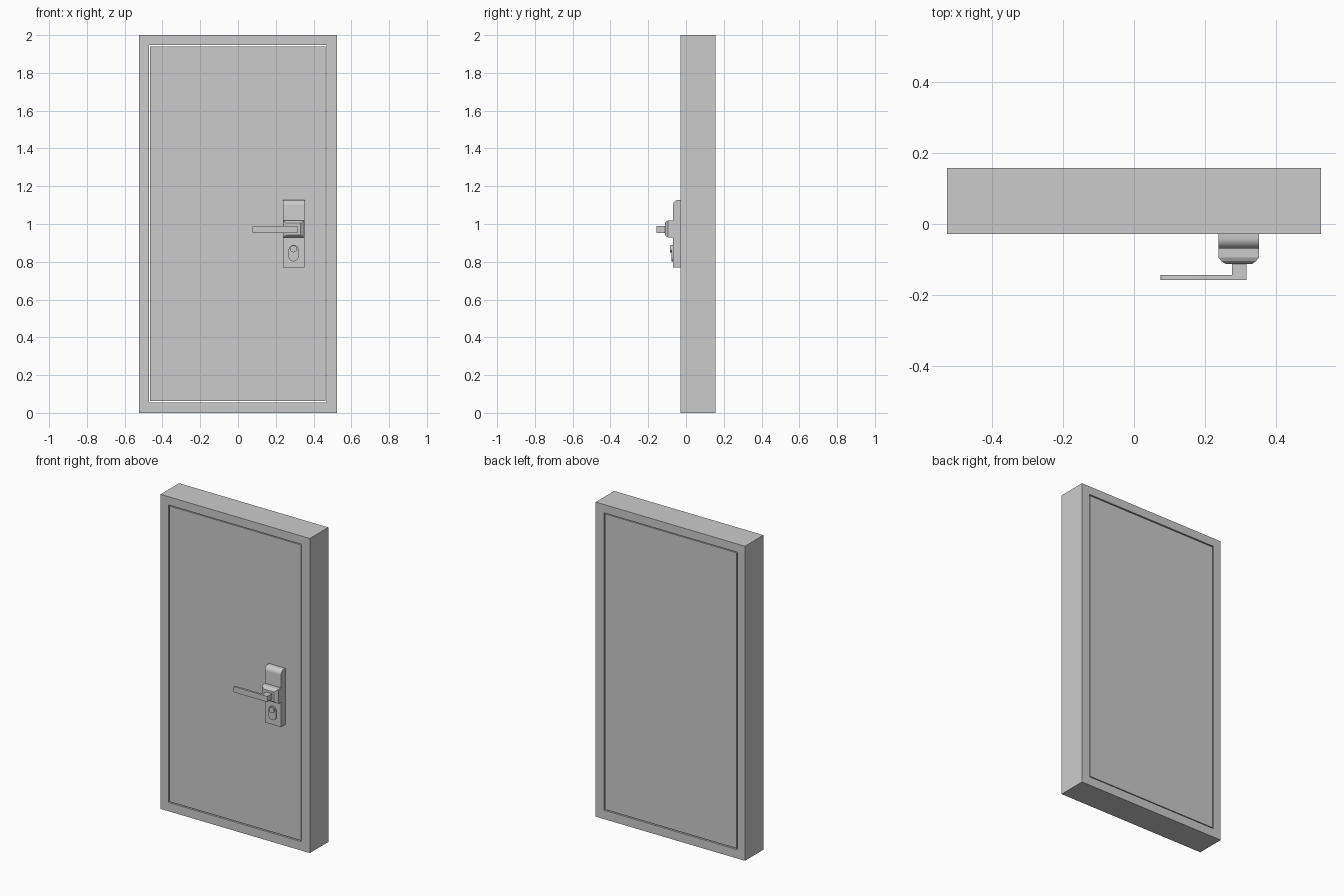
import bpy, bmesh
from math import sin, cos, pi

if "Cube" in bpy.data.objects:
    bpy.data.objects.remove(bpy.data.objects["Cube"])

Y0, Y1 = -0.028, 0.157      # front and back of the frame
HX = 0.294                  # centre line of the lock


def finish(name, bm, smooth=False):
    bmesh.ops.recalc_face_normals(bm, faces=bm.faces)
    me = bpy.data.meshes.new(name)
    bm.to_mesh(me)
    bm.free()
    ob = bpy.data.objects.new(name, me)
    bpy.context.collection.objects.link(ob)
    if smooth:
        bpy.ops.object.select_all(action='DESELECT')
        ob.select_set(True)
        bpy.context.view_layer.objects.active = ob
        bpy.ops.object.shade_smooth_by_angle(angle=0.6)
    return ob


def loft(name, loops, smooth=False, closed=False):
    """Skin matching point loops; cap the ends, or join last to first."""
    bm = bmesh.new()
    rings = [[bm.verts.new(p) for p in loop] for loop in loops]
    pairs = list(zip(rings, rings[1:]))
    if closed:
        pairs.append((rings[-1], rings[0]))
    else:
        bm.faces.new(rings[0])
        bm.faces.new(rings[-1])
    for a, b in pairs:
        for i in range(len(a)):
            j = (i + 1) % len(a)
            bm.faces.new((a[i], a[j], b[j], b[i]))
    return finish(name, bm, smooth)


def rect(x0, x1, z0, z1, y):
    return [(x0, y, z0), (x1, y, z0), (x1, y, z1), (x0, y, z1)]


def box(name, x0, x1, y0, y1, z0, z1):
    return loft(name, [rect(x0, x1, z0, z1, y0), rect(x0, x1, z0, z1, y1)])


def arc(cx, cy, r, a0, a1, n):
    return [(cx + r * cos(a0 + (a1 - a0) * i / n),
             cy + r * sin(a0 + (a1 - a0) * i / n)) for i in range(n + 1)]


def front_prism(name, pts, y0, y1):
    return loft(name, [[(x, y, z) for x, z in pts] for y in (y0, y1)], True)


# Frame: rectangular ring
outer, inner = (-0.525, 0.525, 0, 2), (-0.471, 0.468, 0.056, 1.947)
loft("door_frame", [rect(*outer, Y0), rect(*outer, Y1),
                    rect(*inner, Y1), rect(*inner, Y0)], closed=True)

# Door leaf with a narrow gap all round
box("door_leaf", -0.465, 0.462, Y0 + 0.002, Y1 - 0.002, 0.062, 1.941)

# Lock plate: side profile with rounded upper front edge
prof = [(Y0 + 0.004, 0.77), (-0.069, 0.77)]
prof += arc(-0.039, 1.098, 0.03, pi, pi / 2, 8) + [(Y0 + 0.004, 1.128)]
loft("lock_plate", [[(x, y, z) for y, z in prof] for x in (0.237, 0.351)], True)

# Handle boss: rounded top profile, tapering on the sides toward the front
steps = [(-0.060, 0.237, 0.351, 0.928, 1.019),
         (-0.094, 0.237, 0.351, 0.928, 1.019),
         (-0.104, 0.245, 0.343, 0.934, 1.014),
         (-0.112, 0.257, 0.332, 0.942, 1.004)]
loft("handle_boss", [rect(x0, x1, z0, z1, y) for y, x0, x1, z0, z1 in steps])

# Lever: neck and long arm with softened tip
box("lever_neck", 0.276, 0.316, -0.157, -0.11, 0.953, 0.989)
tip = arc(0.085, 0.979, 0.010, pi / 2, pi, 4) + arc(0.085, 0.963, 0.010, pi, 1.5 * pi, 4)
front_prism("lever_arm", tip + [(0.277, 0.953), (0.277, 0.989)], -0.157, -0.143)

# Key cover (pill) and cylinder
pill = arc(HX, 0.863, 0.026, 0, pi, 12) + arc(HX, 0.828, 0.026, pi, 2 * pi, 12)
front_prism("key_cover", pill, -0.077, -0.066)
front_prism("key_cylinder", arc(HX, 0.868, 0.018, 0, 2 * pi, 24)[:-1], -0.085, -0.07)
